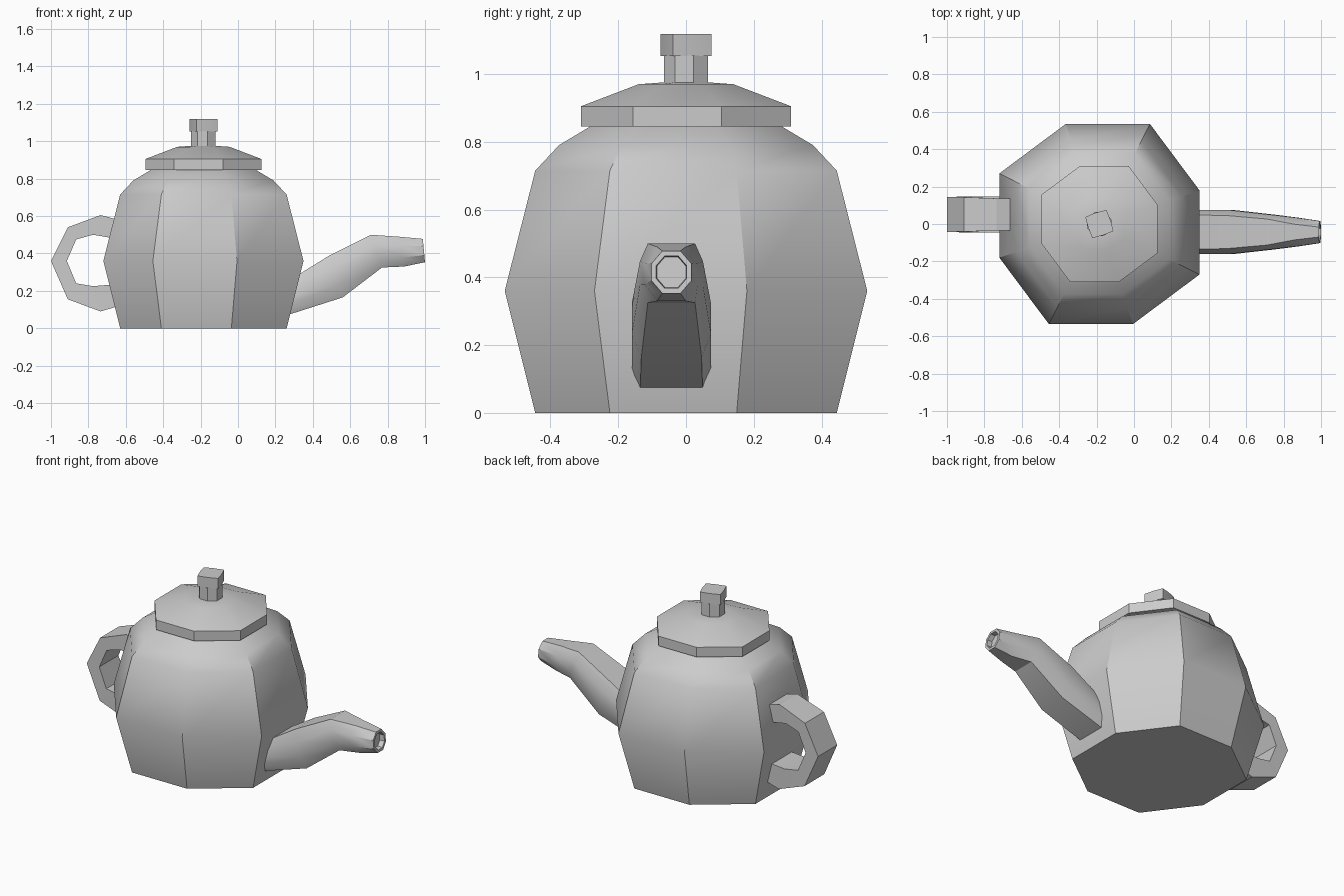
import bpy

cube = bpy.data.objects.get("Cube")
if cube:
    bpy.data.objects.remove(cube, do_unlink=True)

clay = bpy.data.materials.new("grey clay")
clay.use_nodes = True
GREY = (0.6, 0.6, 0.6, 1)
clay.diffuse_color = GREY
clay.node_tree.nodes["Principled BSDF"].inputs["Base Color"].default_value = GREY

CENTRE_X = -0.185


def loft(name, rings):
    """Skin a list of equal-sized point rings and cap both ends."""
    n = len(rings[0])
    verts = [p for ring in rings for p in ring]
    faces = [(r * n + i, r * n + (i + 1) % n, (r + 1) * n + (i + 1) % n, (r + 1) * n + i)
             for r in range(len(rings) - 1) for i in range(n)]
    faces.append(tuple(reversed(range(n))))
    faces.append(tuple(range(len(verts) - n, len(verts))))
    mesh = bpy.data.meshes.new(name)
    mesh.from_pydata(verts, [], faces)
    mesh.materials.append(clay)
    obj = bpy.data.objects.new(name, mesh)
    bpy.context.collection.objects.link(obj)
    # consistent outward normals, then smooth shading with sharp corners
    bpy.ops.object.select_all(action="DESELECT")
    obj.select_set(True)
    bpy.context.view_layer.objects.active = obj
    bpy.ops.object.mode_set(mode="EDIT")
    bpy.ops.mesh.select_all(action="SELECT")
    bpy.ops.mesh.normals_make_consistent(inside=False)
    bpy.ops.object.mode_set(mode="OBJECT")
    bpy.ops.object.shade_smooth_by_angle()
    return obj


def octagon(half, z, squash=1.0):
    """Slightly turned octagon; squash pulls in every other corner."""
    ring = []
    for x, y in ((1, 0), (0, 1), (-1, 0), (0, -1)):
        for side, k in ((-0.505, 1.0), (0.336, squash)):
            ring.append((CENTRE_X + half * k * (x - y * side),
                         half * k * (y + x * side), z))
    return ring


def turned(name, profile, squash=1.0):
    return loft(name, [octagon(h, z, squash) for h, z in profile])


# Pot body, lid and knob
turned("pot_body", [(0.445, 0), (0.535, 0.36), (0.445, 0.715), (0.375, 0.79), (0.28, 0.847)])
turned("lid", [(0.27, 0.845), (0.31, 0.845), (0.31, 0.905), (0.14, 0.97), (0.06, 0.976)])
turned("knob_stem", [(0.065, 0.97), (0.065, 1.055)])
turned("knob", [(0.075, 1.053), (0.075, 1.118)], squash=0.8)

# Spout: bottom point, top point, half width, flatness of top and bottom
SPOUT_Y = -0.043
spout_path = [
    ((0.20, 0.05), (0.15, 0.18), 0.116, 0.80),
    ((0.56, 0.165), (0.49, 0.39), 0.117, 0.76),
    ((0.77, 0.325), (0.71, 0.50), 0.093, 0.75),
    ((0.887, 0.33), (0.855, 0.49), 0.077, 0.55),
    ((1.0, 0.353), (0.988, 0.478), 0.059, 0.45),
]


def spout_ring(low, high, half, flat, scale=1.0, shift=0.0):
    ring = []
    for u, v in ((-flat, -1), (flat, -1), (1, -0.4), (1, 0.4),
                 (flat, 1), (-flat, 1), (-1, 0.4), (-1, -0.4)):
        t = 0.5 + 0.5 * v * scale
        ring.append((low[0] + (high[0] - low[0]) * t + shift,
                     SPOUT_Y + u * half * scale,
                     low[1] + (high[1] - low[1]) * t))
    return ring


rings = [spout_ring(*s) for s in spout_path]
rings.append(spout_ring(*spout_path[-1], scale=0.76))
rings.append(spout_ring(*spout_path[-1], scale=0.72, shift=-0.03))
loft("spout", rings)

# Handle: outer and inner outline points paired, with the strap half width
HANDLE_Y = 0.051
handle_path = [
    ((-0.60, 0.57), (-0.60, 0.47), 0.085),
    ((-0.735, 0.605), (-0.775, 0.50), 0.086),
    ((-0.91, 0.54), (-0.865, 0.475), 0.092),
    ((-1.0, 0.36), (-0.915, 0.36), 0.093),
    ((-0.91, 0.155), (-0.865, 0.24), 0.096),
    ((-0.735, 0.09), (-0.775, 0.225), 0.097),
    ((-0.60, 0.13), (-0.60, 0.24), 0.097),
]
loft("handle", [[(o[0], HANDLE_Y - w, o[1]), (o[0], HANDLE_Y + w, o[1]),
                 (i[0], HANDLE_Y + w, i[1]), (i[0], HANDLE_Y - w, i[1])]
                for o, i, w in handle_path])
